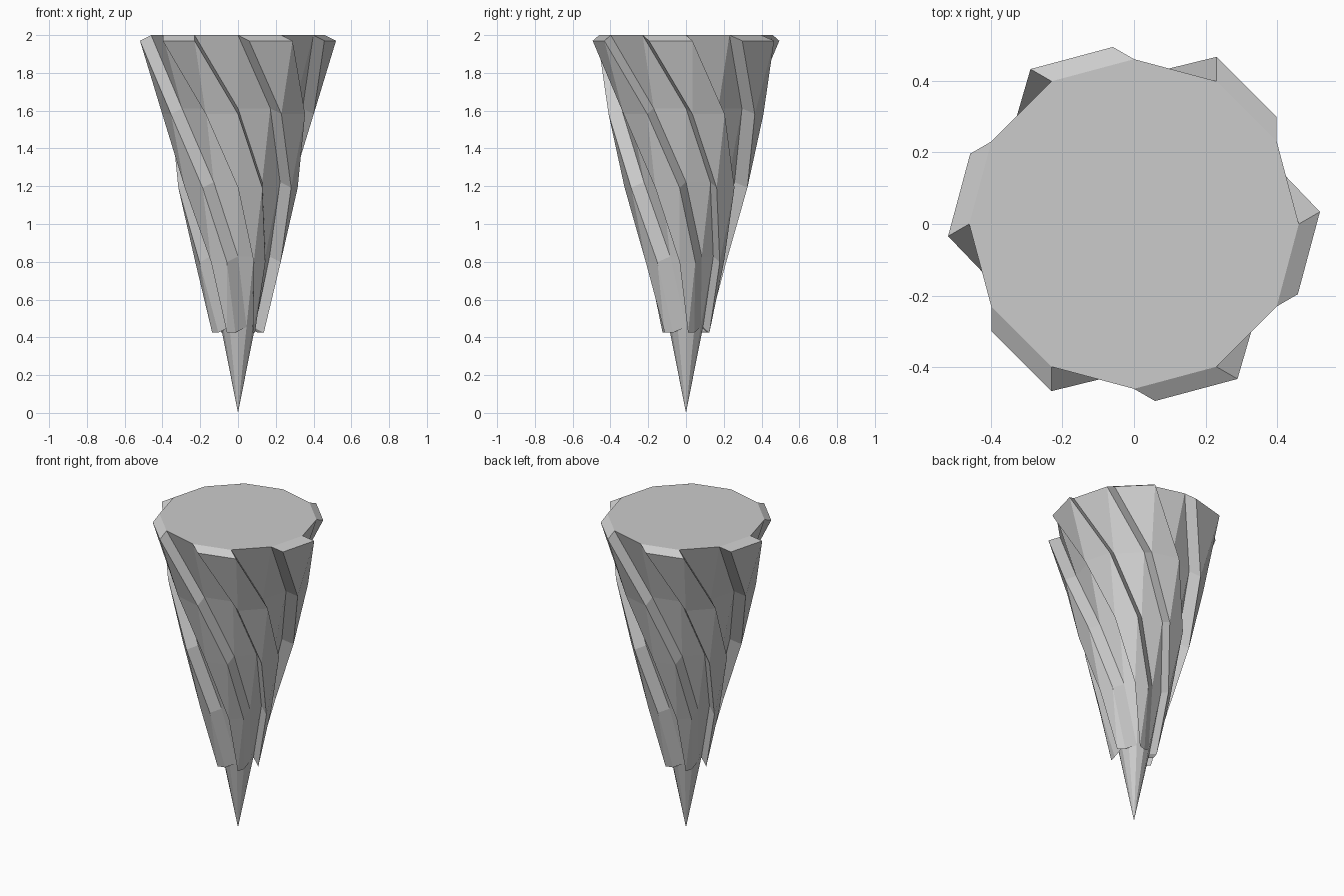
import bpy, bmesh
from math import sin, cos, radians
from mathutils import Vector

if "Cube" in bpy.data.objects:
    bpy.data.objects.remove(bpy.data.objects["Cube"])

SIDES = 12
# (radius, height) of the cone rings, top to bottom
RINGS = [(0.46, 2.0), (0.342, 1.612), (0.257, 1.222), (0.167, 0.828), (0.09, 0.455)]

bm = bmesh.new()
rings = []
for r, z in RINGS:
    rings.append([bm.verts.new((r * cos(radians(30 * i)), r * sin(radians(30 * i)), z))
                  for i in range(SIDES)])
tip = bm.verts.new((0, 0, 0))


def v(k, i):
    return rings[k][i % SIDES]


# helical strips of triangles, turning one side per ring
strips = []
for i in range(SIDES):
    strip = []
    for k in range(len(RINGS) - 1):
        a, b = v(k, i + k), v(k, i + k + 1)
        c, d = v(k + 1, i + k + 1), v(k + 1, i + k + 2)
        strip.append(bm.faces.new((a, c, b)))
        strip.append(bm.faces.new((b, c, d)))
    strips.append(strip)

# flat top and pointed tip
bm.faces.new(rings[0])
for i in range(SIDES):
    bm.faces.new((v(4, i + 1), v(4, i), tip))

# raise every other strip into a spiral ridge
for i in range(1, SIDES, 2):
    faces = strips[i]
    ang = radians(30 * i + 60)
    shift = Vector((0.068 * cos(ang), 0.068 * sin(ang), -0.03))
    res = bmesh.ops.extrude_face_region(bm, geom=faces)
    moved = [g for g in res["geom"] if isinstance(g, bmesh.types.BMVert)]
    bmesh.ops.translate(bm, verts=moved, vec=shift)
    old = [f for f in faces if f.is_valid]
    if old:
        bmesh.ops.delete(bm, geom=old, context='FACES')

bmesh.ops.recalc_face_normals(bm, faces=bm.faces[:])
mesh = bpy.data.meshes.new("spiral_drill_cone")
bm.to_mesh(mesh)
bm.free()
obj = bpy.data.objects.new("spiral_drill_cone", mesh)
bpy.context.collection.objects.link(obj)
